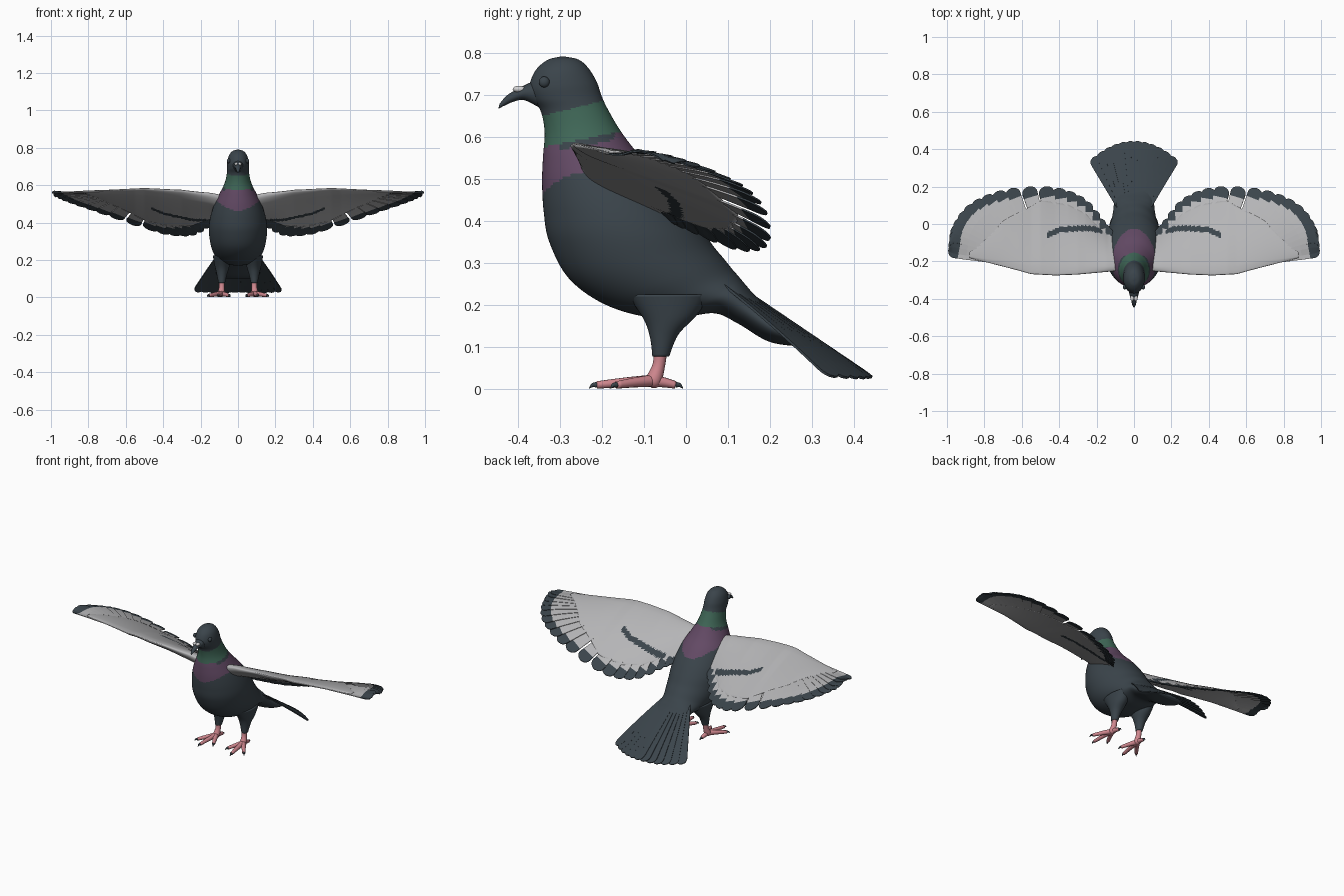
import bpy, bmesh, math
from mathutils import Vector

if "Cube" in bpy.data.objects:
    bpy.data.objects.remove(bpy.data.objects["Cube"])

def material(name, r, g, b):
    m = bpy.data.materials.new(name)
    m.diffuse_color = (r, g, b, 1)
    m.use_nodes = True
    m.node_tree.nodes["Principled BSDF"].inputs["Base Color"].default_value = m.diffuse_color
    return m

SLATE = material("slate feathers", .043, .058, .070)
PALE = material("pale grey wing", .46, .46, .47)
GREEN = material("green neck", .050, .135, .095)
PURPLE = material("purple breast", .125, .068, .130)
PINK = material("pink legs", .62, .24, .27)
WHITE = material("white cere", .65, .65, .66)

def smooth(rows, n):
    """Catmull-Rom samples through rows of numbers."""
    out = []
    for i in range(len(rows) - 1):
        p0, p1 = rows[max(i - 1, 0)], rows[i]
        p2, p3 = rows[i + 1], rows[min(i + 2, len(rows) - 1)]
        for k in range(n):
            t = k / n
            out.append([.5 * (2*b + (c - a)*t + (2*a - 5*b + 4*c - d)*t*t + (3*b - a - 3*c + d)*t**3)
                        for a, b, c, d in zip(p0, p1, p2, p3)])
    return out + [list(rows[-1])]

def lerp(pts, x):
    """Piecewise linear lookup."""
    if x <= pts[0][0]:
        return pts[0][1]
    for (a, b), (c, d) in zip(pts, pts[1:]):
        if x <= c:
            return b + (d - b) * (x - a) / (c - a)
    return pts[-1][1]

def skin(bm, rings):
    """Bridge rings of points and close both ends."""
    vs = [[bm.verts.new(p) for p in r] for r in rings]
    n = len(vs[0])
    for a, b in zip(vs, vs[1:]):
        for i in range(n):
            bm.faces.new((a[i], a[(i + 1) % n], b[(i + 1) % n], b[i]))
    bm.faces.new(vs[0])
    bm.faces.new(vs[-1])

def finish(name, bm, mats, rule=None, mirror=False, shade=True, thick=0):
    if not thick:
        bmesh.ops.recalc_face_normals(bm, faces=bm.faces)
    for f in bm.faces:
        f.smooth = shade
        if rule:
            f.material_index = rule(f.calc_center_median())
    me = bpy.data.meshes.new(name)
    bm.to_mesh(me)
    bm.free()
    for m in mats:
        me.materials.append(m)
    ob = bpy.data.objects.new(name, me)
    bpy.context.collection.objects.link(ob)
    if thick:
        s = ob.modifiers.new("thickness", 'SOLIDIFY')
        s.thickness, s.offset = thick, 0
    if mirror:
        ob.modifiers.new("mirror", 'MIRROR')
    return ob

def loft(bm, rows, n, sides):
    """Rows: front y, front z, back y, back z, half width, centre x."""
    rings = []
    for fy, fz, by, bz, w, x in smooth(rows, n):
        ring = []
        for k in range(sides):
            a = 2 * math.pi * k / sides
            c = (1 - math.cos(a)) / 2
            ring.append((x + w * math.sin(a), fy + (by - fy) * c, fz + (bz - fz) * c))
        rings.append(ring)
    skin(bm, rings)

def tube(bm, pts, sides=10):
    """Points: x, y, z, radius."""
    pts = smooth(pts, 4)
    rings = []
    for i, p in enumerate(pts):
        d = (Vector(pts[min(i + 1, len(pts) - 1)][:3]) - Vector(pts[max(i - 1, 0)][:3])).normalized()
        u = d.cross(Vector((.9, -.3, .2))).normalized()
        v = d.cross(u)
        rings.append([Vector(p[:3]) + p[3] * (u * math.cos(a) + v * math.sin(a))
                      for a in (2 * math.pi * k / sides for k in range(sides))])
    skin(bm, rings)

# Body, head and tail base in one loft, neck bands by height
def neck_colour(c):
    low, high = .575 + .2 * (c.y + .34), .65 + .25 * (c.y + .34)
    if low < c.z < high:
        return 1
    gap = .016 if -.30 < c.y < -.17 else 0
    return 2 if .465 + 4 * c.x ** 2 < c.z <= low - gap else 0

bm = bmesh.new()
loft(bm, [(-.30, .790, -.285, .790, .006, 0), (-.33, .782, -.255, .783, .029, 0),
          (-.358, .757, -.232, .763, .048, 0), (-.372, .720, -.212, .730, .057, 0),
          (-.365, .690, -.200, .695, .058, 0), (-.345, .660, -.183, .660, .060, 0),
          (-.336, .610, -.153, .610, .072, 0), (-.340, .550, -.110, .555, .100, 0),
          (-.342, .490, -.060, .505, .127, 0), (-.338, .420, -.005, .440, .148, 0),
          (-.325, .350, .035, .385, .156, 0), (-.280, .265, .065, .340, .150, 0),
          (-.200, .205, .090, .310, .138, 0), (-.100, .173, .110, .285, .122, 0),
          (0, .173, .125, .268, .112, 0), (.070, .180, .140, .250, .108, 0),
          (.125, .155, .170, .217, .108, 0), (.200, .112, .225, .172, .118, 0),
          (.290, .100, .300, .118, .110, 0)], 10, 72)
finish("body", bm, [SLATE, GREEN, PURPLE], neck_colour)

# Beak
bm = bmesh.new()
loft(bm, [(-.350, .670, -.350, .738, .030, 0), (-.385, .687, -.380, .724, .023, 0),
          (-.410, .683, -.407, .710, .015, 0), (-.433, .673, -.428, .696, .010, 0),
          (-.446, .666, -.443, .678, .004, 0)], 5, 20)
finish("beak", bm, [SLATE])

# Cere and eyes
def ball(name, mat, loc, size):
    bm = bmesh.new()
    bmesh.ops.create_uvsphere(bm, u_segments=16, v_segments=10, radius=1)
    for v in bm.verts:
        v.co = Vector(loc) + Vector(a * b for a, b in zip(v.co, size))
    finish(name, bm, [mat], mirror=True)

ball("cere", WHITE, (.010, -.396, .713), (.010, .016, .008))
ball("eye", SLATE, (.050, -.337, .730), (.010, .013, .013))

# Feathered thighs
bm = bmesh.new()
loft(bm, [(-.14, .225, .06, .225, .050, .085), (-.10, .165, .025, .175, .040, .085),
          (-.085, .12, -.018, .13, .028, .086), (-.080, .078, -.040, .078, .018, .087)], 6, 24)
finish("thigh", bm, [SLATE], mirror=True)

# Legs and toes
bm = bmesh.new()
tube(bm, [(.087, -.060, .095, .016), (.087, -.065, .055, .015), (.09, -.078, .018, .019), (.09, -.085, .006, .006)], 16)
TOES = [(.155, -.165), (.105, -.212), (.048, -.165), (.087, -.025)]
for x, y in TOES:
    tube(bm, [(.09, -.078, .020, .015), ((.09 + x) / 2, (y - .078) / 2, .016, .012), (x, y, .010, .009)])
finish("leg_and_toes", bm, [PINK], mirror=True)
bm = bmesh.new()
for x, y in TOES:
    d = (Vector((x, y, 0)) - Vector((.09, -.078, 0))).normalized() * .018
    tube(bm, [(x, y, .010, .007), (x + d.x / 2, y + d.y / 2, .010, .005), (x + d.x, y + d.y, .002, .001)])
finish("claws", bm, [SLATE], mirror=True)

# Wing surface description
LEAD = [(.08, -.25), (.3, -.27), (.42, -.275), (.55, -.268), (.62, -.248), (1, -.15)]
LEAD_Z = [(.08, .535), (.15, .55), (.3, .572), (.5, .583), (.6, .578), (1, .557)]
TRAIL = [(.08, -.03), (.14, -.02), (.18, .02), (.26, .12), (.35, .175), (.475, .2),
         (.66, .19), (.8, .15), (.9, .09), (.97, 0), (1, -.13)]
REACH = [(.5, .84), (.7, .6), (.88, .1)]
THICK = [(.08, .060), (.3, .042), (.63, .020), (.88, .004)]
BAR = [(.17, -.035), (.25, -.022), (.39, -.028), (.46, -.058)]

def wing_z(x, y):
    y0 = lerp(LEAD, x)
    t = min(max((y - y0) / max(lerp(TRAIL, x) - y0, .1), 0), 1)
    return lerp(LEAD_Z, x) - (.75 - .6 * x) * (y - y0) + .07 * t * (1 - t)

# Wing arm and coverts, with the dark bar
bm = bmesh.new()
rings = []
for i in range(111):
    x = .08 + .80 * i / 110
    y0 = lerp(LEAD, x)
    chord = (lerp(TRAIL, x) - y0) * lerp(REACH, x)
    ring = []
    for k in range(-45, 46):
        v = abs(k / 45) ** 1.25
        h = lerp(THICK, x) * 1.7 * math.sqrt(v) * (1 - v) + .004 * min(v * 8, 1)
        y = y0 + chord * v
        ring.append((x, y, wing_z(x, y) + (h * .6 if k > 0 else -h)))
    rings.append(ring)
skin(bm, rings)
finish("wing_coverts", bm, [PALE, SLATE],
       lambda c: int(.17 < c.x < .465 and abs(c.y - lerp(BAR, c.x)) < .015), mirror=True)

def feather(bm, base, tip, wide, height, band):
    """Flat feather with a round tip; the last stretch takes colour 1."""
    base, tip = Vector(base), Vector(tip)
    length = (tip - base).length
    d = (tip - base) / length
    p = Vector((-d.y, d.x))
    cut, rnd = length - band, wide * .9
    dist = [cut * k / 8 for k in range(9)] + [cut + (band - .0005) * k / 9 for k in range(1, 10)]
    rows = []
    for s in dist:
        w = wide * (.45 + .55 * s / length)
        if s > length - rnd:
            w *= math.sqrt(max(1 - ((s - length + rnd) / rnd) ** 2, .001))
        row = []
        for k in (-1, -.4, .4, 1):
            q = base + d * s + p * w * k
            row.append(bm.verts.new((q.x, q.y, height(q.x, q.y) + .07 * w * k)))
        rows.append(row)
    for j, (a, b) in enumerate(zip(rows, rows[1:])):
        for k in range(3):
            f = bm.faces.new((a[k], a[k + 1], b[k + 1], b[k]))
            f.material_index = int(j >= 8)

# Flight feathers: base x, base y, tip x, tip y
bm = bmesh.new()
for row in smooth([(.60, -.21, .993, -.135), (.60, -.20, .985, -.06), (.59, -.19, .96, .01),
                   (.58, -.18, .90, .09), (.56, -.17, .80, .15), (.52, -.16, .66, .19),
                   (.40, -.15, .475, .20), (.32, -.15, .35, .175), (.25, -.15, .26, .12),
                   (.18, -.15, .19, .03), (.14, -.15, .15, -.02)], 2):
    feather(bm, row[:2], row[2:], .043, lambda x, y: wing_z(x, y) - .001, .058)
finish("flight_feathers", bm, [PALE, SLATE], mirror=True, shade=False, thick=.004)

# Tail fan
bm = bmesh.new()
for i in range(12):
    k = (i - 5.5) / 5.5
    feather(bm, (.075 * k, .09), (.213 * k, .443 - .085 * k * k), .036,
            lambda x, y, k=k: .262 - .68 * (y - .1) - 1.0 * x * x - .012 * abs(k), .06)
finish("tail_fan", bm, [SLATE, SLATE], shade=False, thick=.006)
